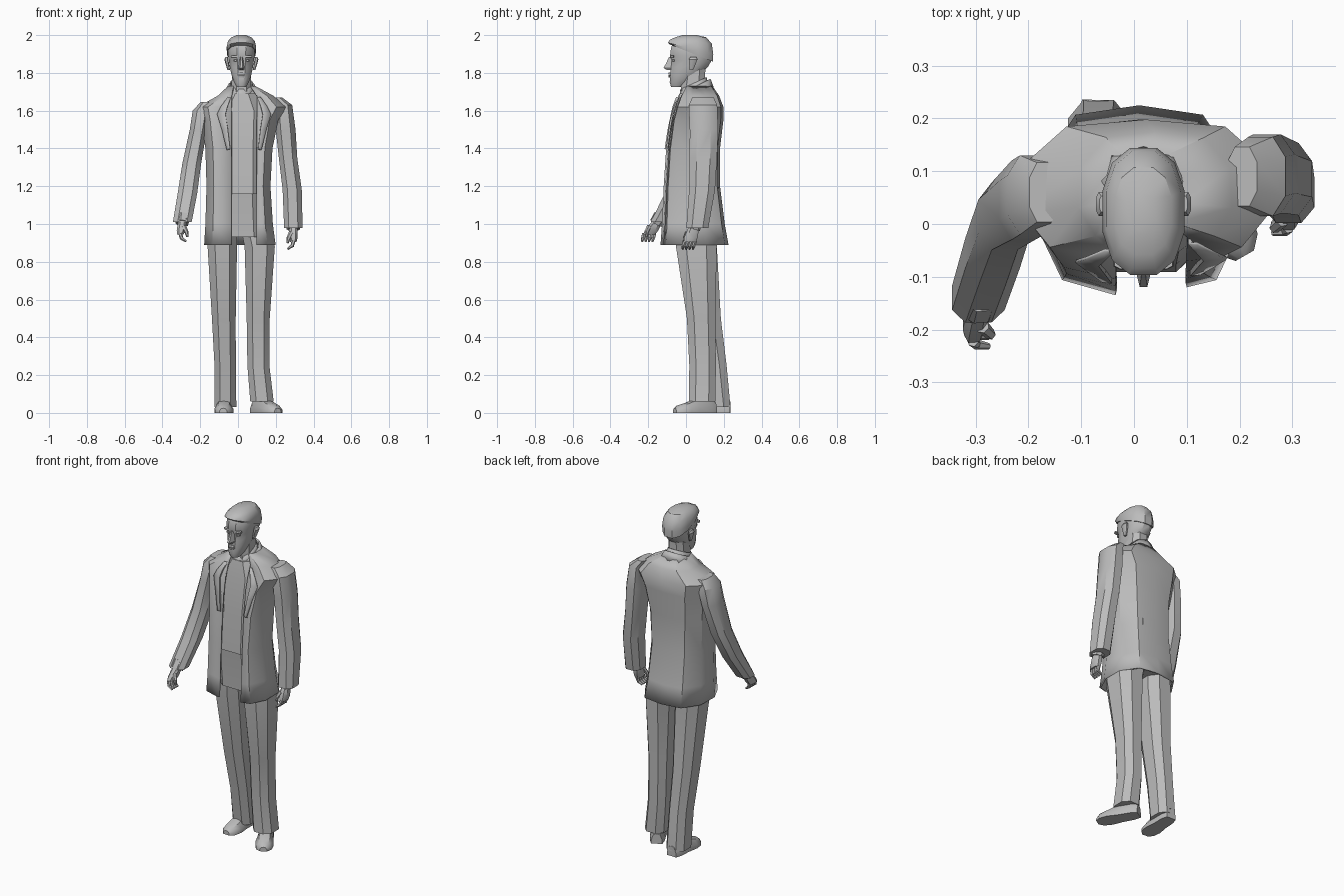
import bpy
import bmesh
from math import cos, sin, pi
from mathutils import Vector
from mathutils.bvhtree import BVHTree

default_cube = bpy.data.objects.get("Cube")
if default_cube:
    bpy.data.objects.remove(default_cube)

grey = bpy.data.materials.new("plain grey")
grey.use_nodes = True
grey.diffuse_color = (.5, .5, .5, 1)
grey.node_tree.nodes["Principled BSDF"].inputs["Base Color"].default_value = grey.diffuse_color


def loft(name, rings, closed=True, caps=True, thickness=0, sharp=.6):
    """Skin a list of equally sized rings into one object."""
    bm = bmesh.new()
    rows = [[bm.verts.new(point) for point in ring] for ring in rings]
    count = len(rows[0])
    for low, high in zip(rows, rows[1:]):
        for i in range(count if closed else count - 1):
            j = (i + 1) % count
            bm.faces.new((low[i], low[j], high[j], high[i]))
    if closed and caps:
        bm.faces.new(rows[0])
        bm.faces.new(rows[-1])
    bmesh.ops.recalc_face_normals(bm, faces=bm.faces)
    mesh = bpy.data.meshes.new(name)
    bm.to_mesh(mesh)
    bm.free()
    mesh.materials.append(grey)
    mesh.shade_smooth()
    mesh.set_sharp_from_angle(angle=sharp)
    part = bpy.data.objects.new(name, mesh)
    bpy.context.collection.objects.link(part)
    if thickness:
        solid = part.modifiers.new("thickness", "SOLIDIFY")
        solid.thickness = thickness
        solid.offset = -1
    return part


def oval(x, y, z, rx, ry, sides=8, power=.8, tilt=0):
    """Rounded-box ring; tilt raises it towards the back."""
    def soften(value):
        return abs(value) ** power * (1 if value > 0 else -1)
    ring = []
    for i in range(sides):
        angle = 2 * pi * (i + .5) / sides
        dy = ry * soften(sin(angle))
        ring.append((x + rx * soften(cos(angle)), y + dy, z + tilt * dy))
    return ring


def limb(name, stations, **options):
    return loft(name, [oval(*station) for station in stations], **options)


def tube(name, path, radii, sides=6):
    """Round tube along a path, rings square to each step."""
    path = [Vector(p) for p in path]
    rings = []
    for i, point in enumerate(path):
        along = path[min(i + 1, len(path) - 1)] - path[max(i - 1, 0)]
        turn = along.to_track_quat("Z", "Y")
        rings.append([point + turn @ Vector((radii[i] * cos(2 * pi * k / sides),
                                             radii[i] * sin(2 * pi * k / sides), 0))
                      for k in range(sides)])
    return loft(name, rings)


# Trouser legs: x, y, z, half width, half depth
limb("right_trouser_leg", [(-.067, .165, .03, .062, .075), (-.068, .14, .25, .06, .08),
                           (-.075, .1, .5, .067, .09), (-.083, .06, .88, .083, .11),
                           (-.08, .06, 1, .08, .11)])
limb("left_trouser_leg", [(.127, .085, .06, .066, .075), (.108, .088, .25, .062, .075),
                          (.107, .08, .5, .065, .08), (.115, .055, .88, .085, .115),
                          (.09, .06, 1, .085, .11)])
limb("trouser_waist", [(.015, .055, .93, .15, .13), (.01, .05, 1.05, .15, .13),
                       (.01, .04, 1.17, .14, .13)])
limb("shirt", [(.01, .04, 1.16, .15, .14), (.01, .045, 1.4, .15, .13),
               (.015, .055, 1.6, .15, .115), (.02, .045, 1.69, .075, .085)])


def shoe(name, heel, toe):
    """Shoe made of cross sections from heel to toe."""
    heel, toe = Vector((*heel, 0)), Vector((*toe, 0))
    side = (toe - heel).normalized().cross(Vector((0, 0, 1)))
    rings = []
    for t, width, height in ((0, .03, .06), (.15, .04, .08), (.45, .042, .08),
                             (.7, .05, .055), (.9, .042, .042), (1, .02, .025)):
        shape = ((-1, 0), (-1, .4), (-.6, .9), (0, 1), (.6, .9), (1, .4), (1, 0))
        rings.append([heel.lerp(toe, t) + side * width * a + Vector((0, 0, height * b))
                      for a, b in shape])
    loft(name, rings)


shoe("right_shoe", (-.068, .235), (-.078, 0))
shoe("left_shoe", (.09, .15), (.21, -.06))

# Open jacket: z, right, left, front, back
side_profile = [(.75, .08), (.97, .33), (.95, .68), (.62, .95)]
jacket_rings = []
for z, right, left, front, back in (
        (.89, -.185, .205, -.135, .225), (1, -.178, .19, -.127, .205),
        (1.2, -.172, .177, -.118, .18), (1.4, -.178, .188, -.105, .18),
        (1.55, -.2, .22, -.085, .198), (1.62, -.22, .265, -.065, .198),
        (1.68, -.11, .19, -.04, .175), (1.73, -.055, .095, -.01, .14)):
    middle, half = (left + right) / 2, (left - right) / 2
    depth = back - front
    ring = [(max(-.035, middle - .6 * half), front, z)]
    ring += [(middle - half * u, front + depth * v, z) for u, v in side_profile]
    ring += [(middle, back, z)]
    ring += [(middle + half * u, front + depth * v, z) for u, v in reversed(side_profile)]
    ring += [(min(.1, middle + .6 * half), front + .015, z)]
    jacket_rings.append(ring)
jacket = loft("jacket", jacket_rings, closed=False, thickness=.01)

# Lapels laid on the jacket front
surface = BVHTree.FromPolygons([v.co for v in jacket.data.vertices],
                               [p.vertices for p in jacket.data.polygons])
for name, edge, outward in (("right_lapel", -.03, -1), ("left_lapel", .095, 1)):
    rows = []
    for z, width in ((1.28, .004), (1.4, .03), (1.5, .055), (1.58, .08), (1.62, .06), (1.67, .025)):
        row = []
        for t in (.05, .5, 1):
            x = edge + outward * width * t
            hit = surface.ray_cast(Vector((x, -1, z)), Vector((0, 1, 0)))[0]
            row.append((x, (hit.y if hit else -.05) - .006, z))
        rows.append(row)
    loft(name, rows, closed=False, thickness=.006)

# Sleeves with shoulder caps
limb("right_sleeve", [(-.295, -.14, 1.01, .053, .05), (-.268, -.055, 1.16, .055, .062),
                      (-.245, .015, 1.32, .053, .068), (-.21, .045, 1.5, .048, .08),
                      (-.193, .055, 1.6, .05, .08), (-.17, .06, 1.645, .03, .06)])
limb("left_sleeve", [(.293, .06, .98, .052, .062), (.287, .085, 1.18, .054, .073),
                     (.265, .092, 1.35, .052, .077), (.252, .095, 1.5, .056, .08),
                     (.24, .09, 1.63, .05, .08), (.205, .09, 1.67, .03, .06)])


def hand(prefix, wrist, knuckle, inward):
    """Cuff, palm, four curled fingers and a thumb."""
    wrist, knuckle = Vector(wrist), Vector(knuckle)
    step = knuckle - wrist
    tube(prefix + "_cuff", [wrist - step * .5, wrist + step * .1], [.038, .036], 8)
    palm = []
    for t, rx, ry in ((-.2, .022, .026), (.3, .024, .034), (.7, .024, .038), (1, .018, .034)):
        palm.append(oval(*(wrist + step * t), rx, ry))
    loft(prefix + "_palm", palm)
    for i in range(4):
        base = knuckle + Vector((0, -.027 + .018 * i, .005))
        bend = base + Vector((inward * .006, -.006, -.026))
        tip = bend + Vector((inward * .024, -.004, -.016))
        tube(f"{prefix}_finger_{i}", [base, bend, tip], [.011, .01, .006])
    base = wrist + step * .35 + Vector((inward * .012, -.026, 0))
    bend = base + Vector((inward * .014, -.014, -.03))
    tube(prefix + "_thumb", [base, bend, bend + Vector((inward * .004, 0, -.026))],
         [.013, .011, .006])


hand("right", (-.295, -.155, 1.01), (-.305, -.195, .945), 1)
hand("left", (.293, .04, .98), (.293, .02, .905), -1)

# Neck and collars
middle = .018
limb("neck", [(middle, .045, 1.66, .06, .07), (middle, .035, 1.74, .055, .068),
              (middle, .045, 1.83, .052, .062)])
loft("shirt_collar", [oval(middle, .04, z, rx, ry, 10, .9, .45)
                      for z, rx, ry in ((1.68, .072, .08), (1.745, .06, .07))],
     caps=False, thickness=.006)
loft("jacket_collar", [oval(middle, .052, z, rx, ry, 10, .9, .5)[-4:] +
                       oval(middle, .052, z, rx, ry, 10, .9, .5)[:6]
                       for z, rx, ry in ((1.675, .1, .095), (1.73, .07, .078))],
     closed=False, thickness=.008)

# Head: z, half width, front, back
head = []
for z, half, front, back in ((1.725, .026, -.08, -.02), (1.75, .04, -.088, .03),
                             (1.79, .054, -.086, .075), (1.83, .063, -.082, .118),
                             (1.865, .068, -.078, .138), (1.89, .072, -.088, .142),
                             (1.93, .073, -.083, .142), (1.965, .064, -.07, .13),
                             (1.985, .045, -.05, .1)):
    head.append(oval(middle, (front + back) / 2, z, half, (back - front) / 2, 12, .85))
loft("head", head)

# Hair cap, lower at the back, with a forward fringe
hair = []
for z, half, front, back, tilt in ((1.905, .077, -.088, .146, -.4), (1.93, .08, -.1, .148, -.25),
                                   (1.965, .073, -.088, .14, -.1), (1.988, .055, -.06, .11, 0),
                                   (2, .025, -.02, .06, 0)):
    hair.append(oval(middle, (front + back) / 2, z, half, (back - front) / 2, 12, .85, tilt))
loft("hair", hair)

# Face details
loft("nose", [[(middle - w, -.075, z), (middle - w * .4, y, z), (middle + w * .4, y, z),
               (middle + w, -.075, z)]
              for z, w, y in ((1.815, .014, -.1), (1.826, .018, -.119), (1.85, .013, -.106),
                              (1.885, .008, -.09))])
limb("upper_lip", [(middle, -.086, 1.792, .022, .008), (middle, -.086, 1.802, .014, .006)])
limb("lower_lip", [(middle, -.085, 1.776, .013, .007), (middle, -.086, 1.788, .021, .008)])
for name, side in (("right", -1), ("left", 1)):
    limb(name + "_eyebrow", [(middle + side * .034, -.074, 1.882, .024, .013),
                             (middle + side * .034, -.074, 1.892, .022, .012)])
    limb(name + "_eye", [(middle + side * .032, -.068, 1.86, .011, .01),
                         (middle + side * .032, -.068, 1.871, .011, .01)])
    limb(name + "_ear", [(middle + side * .067, .028, 1.815, .007, .01),
                         (middle + side * .074, .034, 1.845, .01, .018),
                         (middle + side * .08, .038, 1.872, .011, .024),
                         (middle + side * .077, .038, 1.885, .007, .016)])
